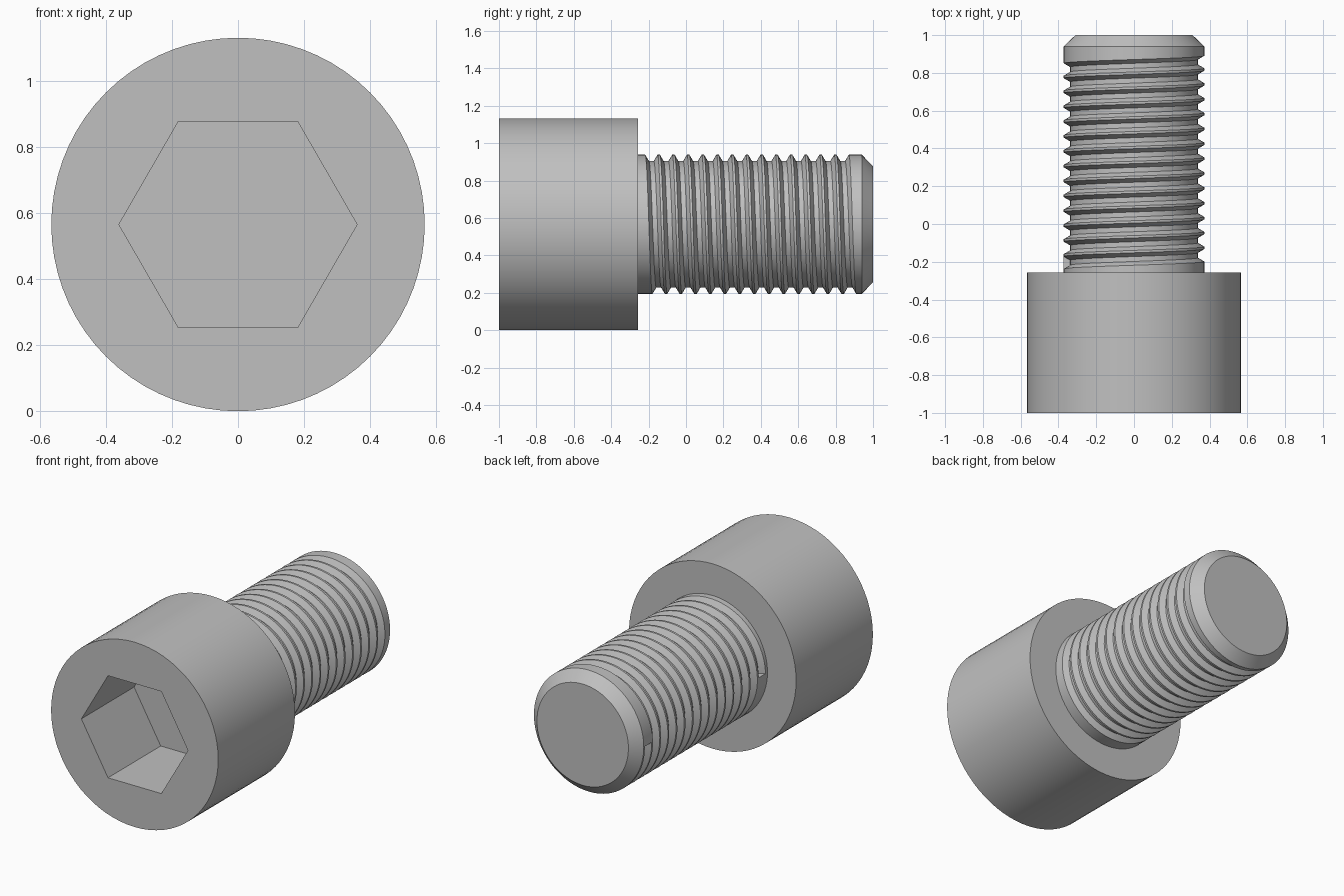
import bpy, bmesh
from math import cos, sin, pi

cube = bpy.data.objects.get("Cube")
if cube:
    bpy.data.objects.remove(cube)

# Main dimensions
HEAD_R, HEAD_BACK = 0.566, -0.257
HEX_R, SOCKET_DEPTH = 0.361, 0.51
SHAFT_R, ROOT_R, TIP_R = 0.372, 0.338, 0.31
CHAMFER_Y = 0.94
PITCH, TURNS, FIRST = 0.0787, 14, -0.205
MOUTH, FLOOR = 0.033, 0.013          # half widths of the thread groove
SIDES = 72

steel = bpy.data.materials.new("grey_steel")
steel.use_nodes = True
grey = (0.53, 0.53, 0.53, 1)
steel.diffuse_color = grey
steel.node_tree.nodes["Principled BSDF"].inputs["Base Color"].default_value = grey


def point(radius, turn, y):
    """Point around the long axis; turn 0 is -x, then up over the top."""
    a = 2 * pi * turn
    return (-radius * cos(a), y, HEAD_R + radius * sin(a))


def ring(bm, radius, y, count):
    return [bm.verts.new(point(radius, i / count, y)) for i in range(count)]


def bridge(bm, a, b):
    n = len(a)
    for i in range(n):
        j = (i + 1) % n
        bm.faces.new((a[i], a[j], b[j], b[i]))


def finish(bm, name):
    bmesh.ops.recalc_face_normals(bm, faces=bm.faces)
    mesh = bpy.data.meshes.new(name)
    bm.to_mesh(mesh)
    bm.free()
    mesh.materials.append(steel)
    obj = bpy.data.objects.new(name, mesh)
    bpy.context.collection.objects.link(obj)
    bpy.ops.object.select_all(action='DESELECT')
    obj.select_set(True)
    bpy.context.view_layer.objects.active = obj
    bpy.ops.object.shade_smooth_by_angle(angle=pi / 6)
    return obj


# Head: cylinder with a hexagonal socket sunk into the front
bm = bmesh.new()
front = ring(bm, HEAD_R, -1, SIDES)
back = ring(bm, HEAD_R, HEAD_BACK, SIDES)
rim = ring(bm, HEX_R, -1, 6)
floor = ring(bm, HEX_R, -1 + SOCKET_DEPTH, 6)
bridge(bm, front, back)
bridge(bm, rim, floor)
bm.faces.new(back)
bm.faces.new(floor)
step = SIDES // 6
for i in range(6):                    # front face, one piece per hexagon side
    arc = [front[(i * step + k) % SIDES] for k in range(step + 1)]
    bm.faces.new(arc + [rim[(i + 1) % 6], rim[i]])
finish(bm, "head")

# Threaded shaft: lengthwise profiles whose grooves advance one pitch per turn
bm = bmesh.new()
groove = ((-MOUTH, SHAFT_R), (-FLOOR, ROOT_R), (FLOOR, ROOT_R), (MOUTH, SHAFT_R))
columns = []
for i in range(SIDES + 1):
    t = i / SIDES
    profile = [(HEAD_BACK - 0.03, SHAFT_R)]
    for k in range(TURNS):
        centre = FIRST + PITCH * (t + k)
        profile += [(centre + dy, r) for dy, r in groove]
    profile += [(CHAMFER_Y, SHAFT_R), (1, TIP_R)]
    columns.append([bm.verts.new(point(r, t, y)) for y, r in profile])
for a, b in zip(columns, columns[1:]):
    for k in range(len(a) - 1):
        bm.faces.new((a[k], a[k + 1], b[k + 1], b[k]))

# Groove end walls, tip face and hidden inner face
bm.faces.new(columns[0][1:5])
bm.faces.new(columns[-1][-6:-2])
bm.faces.new([c[-1] for c in columns[:-1]])
bm.faces.new([c[0] for c in columns[:-1]])
bmesh.ops.remove_doubles(bm, verts=bm.verts, dist=0.0001)
finish(bm, "threaded_shaft")
